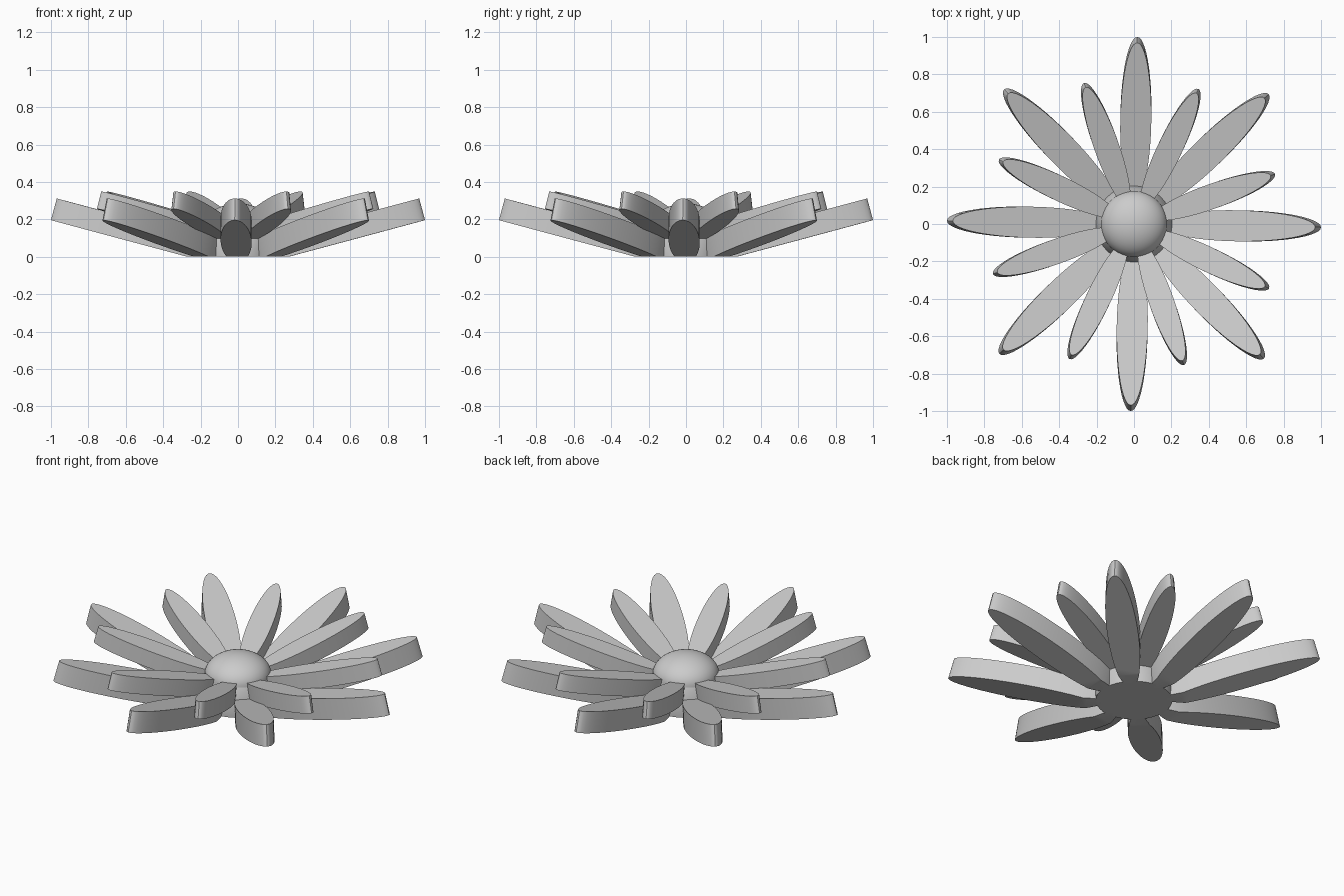
import bpy, bmesh, math
from mathutils import Matrix

cube = bpy.data.objects.get("Cube")
if cube:
    bpy.data.objects.remove(cube, do_unlink=True)

grey = bpy.data.materials.new("plain_grey")
grey.use_nodes = True
colour = (0.6, 0.6, 0.6, 1)
grey.diffuse_color = colour
grey.node_tree.nodes["Principled BSDF"].inputs["Base Color"].default_value = colour

TILT = math.radians(15)


def finish(bm, name):
    """Turn a bmesh into a linked object with smooth sides and sharp rims."""
    bmesh.ops.recalc_face_normals(bm, faces=bm.faces)
    mesh = bpy.data.meshes.new(name)
    bm.to_mesh(mesh)
    bm.free()
    mesh.materials.append(grey)
    obj = bpy.data.objects.new(name, mesh)
    bpy.context.collection.objects.link(obj)
    bpy.ops.object.select_all(action='DESELECT')
    obj.select_set(True)
    bpy.context.view_layer.objects.active = obj
    bpy.ops.object.shade_smooth_by_angle(angle=math.radians(32))
    return obj


def petal(name, scale, lift, angle):
    """Upright elliptical slab, tilted outwards and trimmed level with the ground."""
    bm = bmesh.new()
    bmesh.ops.create_cone(bm, cap_ends=True, segments=48, radius1=1, radius2=1, depth=1)
    size = Matrix.Diagonal((0.435, 0.083, 0.12, 1))
    place = (Matrix.Rotation(angle, 4, 'Z')
             @ Matrix.Translation((0, 0, lift))
             @ Matrix.Scale(scale, 4)
             @ Matrix.Translation((0.58, 0, 0.083))
             @ Matrix.Rotation(-TILT, 4, 'Y')
             @ size @ Matrix.Translation((0, 0, 0.5)))
    bmesh.ops.transform(bm, matrix=place, verts=bm.verts)
    cut = bmesh.ops.bisect_plane(bm, geom=bm.verts[:] + bm.edges[:] + bm.faces[:],
                                 plane_co=(0, 0, 0), plane_no=(0, 0, -1), clear_outer=True)
    rim = [e for e in cut["geom_cut"] if isinstance(e, bmesh.types.BMEdge)]
    if rim:
        bmesh.ops.holes_fill(bm, edges=rim)
    return finish(bm, name)


# Two rings of petals, the smaller ring raised and set between the larger
for i in range(8):
    step = i * math.tau / 8
    petal(f"large_petal_{i + 1}", 1.0, 0.0, step - math.radians(1))
    petal(f"small_petal_{i + 1}", 0.8, 0.1, step + math.radians(22.5 - 3))


def lathe(name, profile, steps=48):
    """Spin a radius and height profile around the z axis."""
    bm = bmesh.new()
    verts = [bm.verts.new((r, 0, z)) for r, z in profile]
    edges = [bm.edges.new(pair) for pair in zip(verts, verts[1:])]
    bmesh.ops.spin(bm, geom=verts + edges, cent=(0, 0, 0), axis=(0, 0, 1),
                   angle=math.tau, steps=steps)
    bmesh.ops.remove_doubles(bm, verts=bm.verts, dist=1e-5)
    return finish(bm, name)


# Central hub with a tapered shoulder
lathe("hub", [(0, 0), (0.205, 0), (0.21, 0.09), (0.178, 0.165), (0, 0.165)])

# Rounded dome on the hub
arc = [i * math.pi / 24 for i in range(13)]
lathe("dome", [(0.178 * math.cos(a), 0.165 + 0.12 * math.sin(a)) for a in arc])
